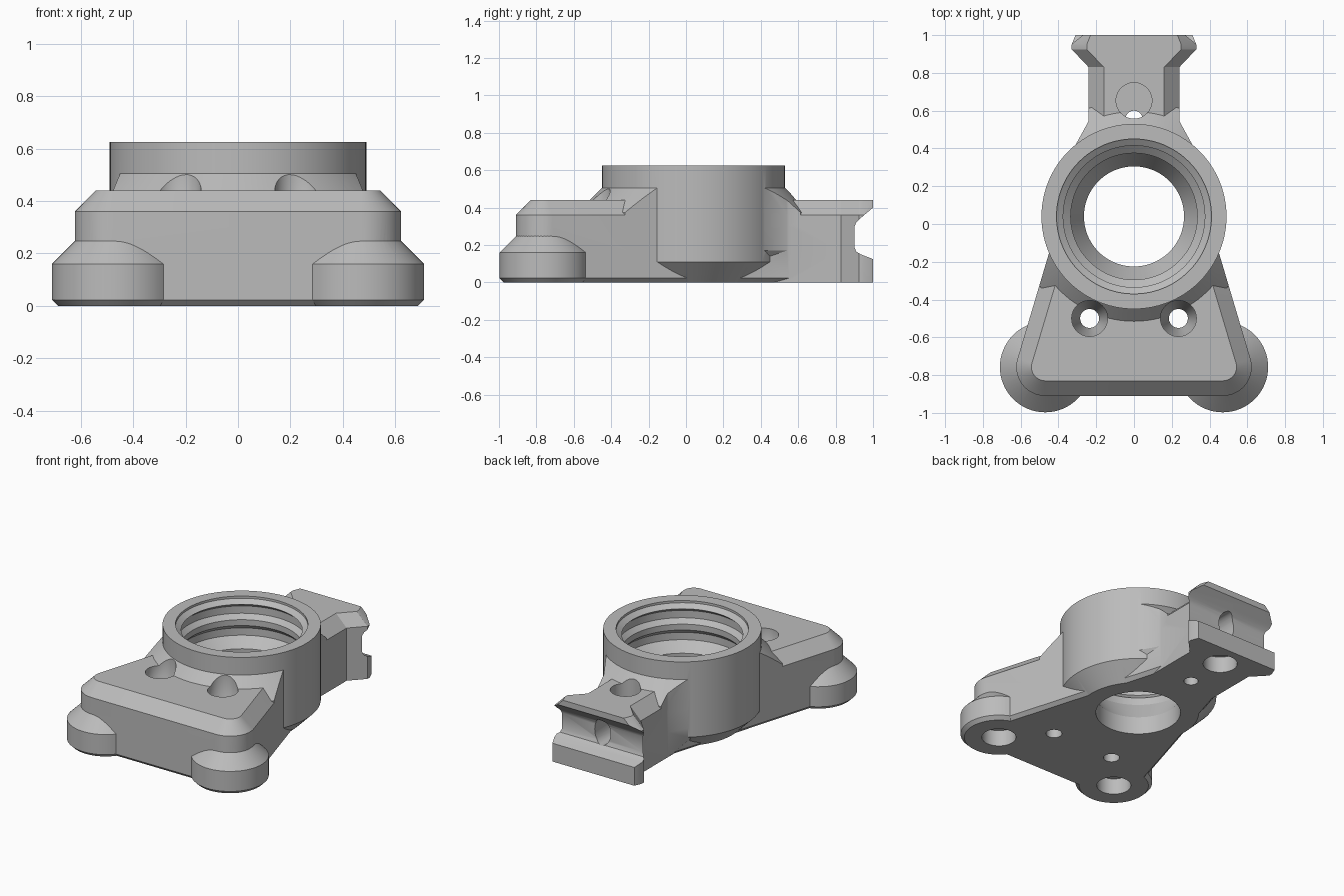
import bpy, bmesh, math
from mathutils import Vector, Matrix

cube = bpy.data.objects.get("Cube")
if cube:
    bpy.data.objects.remove(cube, do_unlink=True)

RING_Y = 0.04
FOOT = (0.47, -0.757)
SEG = 96


def loft(name, rings):
    """Closed solid through equal-length loops of points."""
    bm = bmesh.new()
    loops = [[bm.verts.new(p) for p in r] for r in rings]
    n = len(loops[0])
    for a, b in zip(loops, loops[1:]):
        for i in range(n):
            j = (i + 1) % n
            bm.faces.new((a[i], a[j], b[j], b[i]))
    bm.faces.new(loops[0][::-1])
    bm.faces.new(loops[-1])
    bmesh.ops.recalc_face_normals(bm, faces=bm.faces)
    mesh = bpy.data.meshes.new(name)
    bm.to_mesh(mesh)
    bm.free()
    ob = bpy.data.objects.new(name, mesh)
    bpy.context.collection.objects.link(ob)
    return ob


def lathe(name, x, y, profile, seg=SEG):
    """Solid of revolution about a vertical axis, profile of (radius, z)."""
    ang = [2 * math.pi * i / seg for i in range(seg)]
    return loft(name, [[(x + r * math.cos(a), y + r * math.sin(a), z)
                        for a in ang] for r, z in profile])


def combine(target, tool, operation):
    mod = target.modifiers.new("bool", 'BOOLEAN')
    mod.operation, mod.solver, mod.object = operation, 'EXACT', tool
    bpy.context.view_layer.objects.active = target
    bpy.ops.object.modifier_apply(modifier=mod.name)
    bpy.data.objects.remove(tool, do_unlink=True)


def base_outline(r, z):
    """Rounded triangle: the two front feet and the rear arm, offset by r."""
    corners = [Vector((-FOOT[0], FOOT[1])), Vector(FOOT), Vector((0, 0.82))]
    pts = []
    for i, c in enumerate(corners):
        d = c - corners[i - 1]
        e = corners[(i + 1) % 3] - c
        a0 = math.atan2(-d.x, d.y)
        turn = (math.atan2(-e.x, e.y) - a0) % (2 * math.pi)
        for k in range(17):
            a = a0 + turn * k / 16
            pts.append((c.x + r * math.cos(a), c.y + r * math.sin(a), z))
    return pts


def arm_outline(inset, flare, z):
    """Rear arm with a dovetail end, flared where it meets the ring."""
    w, e = 0.24 - inset, 0.33 - inset
    half = [(w + flare, 0.31), (w, 0.545), (w, 0.83), (e, 0.925),
            (e, 0.95), (e - 0.02, 1.0)]
    return [(x, y, z) for x, y in half] + [(-x, y, z) for x, y in half[::-1]]


# Triangular base with chamfered top and bottom edges
body = loft("bearing_mount", [base_outline(r, z) for r, z in
            ((0.13, 0), (0.153, 0.023), (0.153, 0.36), (0.073, 0.44))])

# Rear arm
combine(body, loft("rear_arm", [arm_outline(*a) for a in (
    (0, 0, 0), (0, 0.13, 0.17), (0, 0.13, 0.36), (0.08, 0.13, 0.44))]), 'UNION')

# Conical collar, trimmed to the footprint of base and arm
foot_print = loft("footprint", [base_outline(0.153, z) for z in (0.2, 0.6)])
combine(foot_print, loft("arm_footprint", [arm_outline(0, 0.13, z)
                                           for z in (0.2, 0.6)]), 'UNION')
collar = lathe("collar", 0, RING_Y, ((0.62, 0.3), (0.62, 0.375), (0.49, 0.505)))
combine(collar, foot_print, 'INTERSECT')
combine(body, collar, 'UNION')

# Upright ring with tapered underside
combine(body, lathe("ring", 0, RING_Y, ((0.38, 0), (0.49, 0.11), (0.49, 0.625))), 'UNION')

# Round feet
for side in (-1, 1):
    combine(body, lathe("foot", side * FOOT[0], FOOT[1], (
        (0.217, 0), (0.24, 0.023), (0.24, 0.16), (0.13, 0.27)), 64), 'UNION')

# Threaded, tapering bore
combine(body, lathe("bore", 0, RING_Y, (
    (0.265, -0.1), (0.265, 0.12), (0.335, 0.25), (0.335, 0.3), (0.37, 0.33),
    (0.405, 0.36), (0.405, 0.41), (0.375, 0.44), (0.375, 0.48), (0.405, 0.51),
    (0.405, 0.56), (0.375, 0.585), (0.41, 0.61), (0.41, 0.7))), 'DIFFERENCE')

# Blind magnet holes underneath
for x, y in ((-FOOT[0], FOOT[1]), FOOT, (0, 0.84)):
    combine(body, lathe("blind_hole", x, y, ((0.107, -0.1), (0.107, 0.11)), 48), 'DIFFERENCE')

# Counterbored screw holes at the front
for side in (-1, 1):
    combine(body, lathe("screw_hole", side * 0.235, -0.5, (
        (0.05, -0.1), (0.05, 0.27), (0.095, 0.37), (0.095, 0.7)), 48), 'DIFFERENCE')

# Screw hole and deep pocket in the arm
combine(body, lathe("arm_screw_hole", 0, 0.555, ((0.045, -0.1), (0.045, 0.3)), 48), 'DIFFERENCE')
combine(body, lathe("arm_pocket", 0, 0.653, ((0.095, 0.14), (0.095, 0.7)), 48), 'DIFFERENCE')

# Horizontal groove across the dovetail end
groove = [(1.1, 0.41), (1.0, 0.4), (0.935, 0.345), (0.91, 0.32), (0.9, 0.295),
          (0.9, 0.19), (0.91, 0.165), (0.935, 0.15), (1.0, 0.125), (1.1, 0.115)]
combine(body, loft("groove", [[(x, y, z) for y, z in groove] for x in (-0.6, 0.6)]), 'DIFFERENCE')

# Upright slot from the groove into the pocket
slot = lathe("slot", 0, 0, ((0.06, 0), (0.06, 0.5)), 32)
slot.data.transform(Matrix.Translation((0, 1.12, 0.25)) @ Matrix.Diagonal((1, 1, 1.5, 1))
                    @ Matrix.Rotation(math.pi / 2, 4, 'X'))
combine(body, slot, 'DIFFERENCE')

# Single grey finish
grey = bpy.data.materials.new("plain grey")
grey.use_nodes = True
grey.diffuse_color = (0.5, 0.5, 0.5, 1)
grey.node_tree.nodes["Principled BSDF"].inputs["Base Color"].default_value = (0.5, 0.5, 0.5, 1)
body.data.materials.clear()
body.data.materials.append(grey)
for face in body.data.polygons:
    face.material_index = 0

bpy.ops.object.select_all(action='DESELECT')
body.select_set(True)
bpy.context.view_layer.objects.active = body
bpy.ops.object.shade_smooth_by_angle(angle=math.radians(25))
